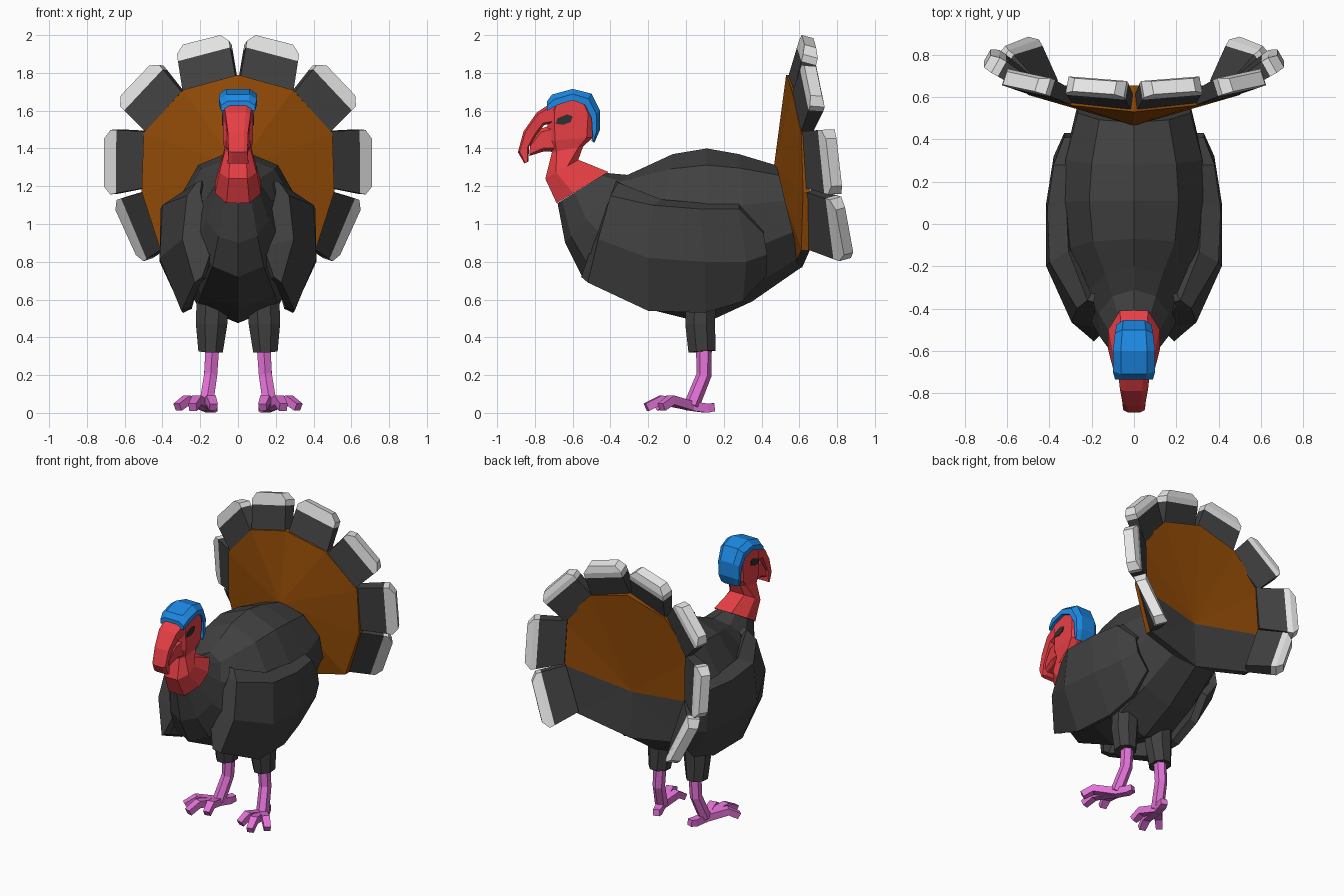
import bpy, bmesh, math
from mathutils import Vector

cube = bpy.data.objects.get("Cube")
if cube:
    bpy.data.objects.remove(cube, do_unlink=True)


def material(name, red, green, blue):
    mat = bpy.data.materials.new(name)
    mat.use_nodes = True
    mat.diffuse_color = (red, green, blue, 1)
    mat.node_tree.nodes["Principled BSDF"].inputs["Base Color"].default_value = (red, green, blue, 1)
    return mat


DARK = material("charcoal feathers", .052, .052, .052)
TIP = material("pale feather tips", .87, .87, .87)
BROWN = material("rust brown fan", .29, .07, .002)
RED = material("red skin", .8, .05, .06)
BLUE = material("blue crown", .012, .25, .78)
PINK = material("pink legs", .77, .17, .68)
BLACK = material("dark eye", .03, .03, .03)


def build(name, verts, faces, mats, rule=None, mirror=False, closed=True):
    """Make a flat shaded object; rule(face index) picks the material slot."""
    mesh = bpy.data.meshes.new(name)
    mesh.from_pydata([tuple(v) for v in verts], [], faces)
    for mat in mats:
        mesh.materials.append(mat)
    if rule:
        for poly in mesh.polygons:
            poly.material_index = rule(poly.index)
    if closed:
        bm = bmesh.new()
        bm.from_mesh(mesh)
        bmesh.ops.recalc_face_normals(bm, faces=bm.faces)
        bm.to_mesh(mesh)
        bm.free()
    obj = bpy.data.objects.new(name, mesh)
    bpy.context.collection.objects.link(obj)
    if mirror:
        mod = obj.modifiers.new("mirror", 'MIRROR')
        mod.use_mirror_merge = False
    return obj


def loft(name, rings, mats, rule=None, mirror=False):
    """Skin a list of equal rings and cap both ends; rule(segment) picks the slot."""
    n, last = len(rings[0]), len(rings) - 1
    faces = [(s * n + k, s * n + (k + 1) % n, (s + 1) * n + (k + 1) % n, (s + 1) * n + k)
             for s in range(last) for k in range(n)]
    faces += [tuple(range(n)), tuple(range(last * n, last * n + n))]

    def by_segment(i):
        if i == last * n:
            return rule(0)
        return rule(min(i // n, last - 1))
    return build(name, [v for r in rings for v in r], faces, mats,
                 by_segment if rule else None, mirror)


def sections(profile, spans):
    """Rings across x, each from an upper (y, z), a lower (y, z) and a half width."""
    rings = []
    for top, bottom, half in spans:
        top, bottom = Vector((0, *top)), Vector((0, *bottom))
        mid, arm = (top + bottom) / 2, (top - bottom) / 2
        rings.append([mid + arm * v + Vector((half * u, 0, 0)) for u, v in profile])
    return rings


def tube(name, path, sizes, sides, mat):
    """Faceted tube along a path, one (across, deep) size per point."""
    path = [Vector(p) for p in path]
    rings = []
    for i, p in enumerate(path):
        along = (path[min(i + 1, len(path) - 1)] - path[max(i - 1, 0)]).normalized()
        ref = Vector((0, 1, 0)) if abs(along.z) > .7 else Vector((0, 0, 1))
        side = along.cross(ref).normalized()
        deep = side.cross(along)
        ring = []
        for k in range(sides):
            a = math.tau * (k + .5) / sides
            ring.append(p + side * math.cos(a) * sizes[i][0] + deep * math.sin(a) * sizes[i][1])
        rings.append(ring)
    return loft(name, rings, [mat], mirror=True)


decagon = [(math.sin(math.tau * k / 10), math.cos(math.tau * k / 10)) for k in range(10)]
chamfer = [(1, .7), (.6, 1), (-.6, 1), (-1, .7), (-1, -.7), (-.6, -1), (.6, -1), (1, -.7)]
rounded = [(1, .35), (.55, 1), (-.55, 1), (-1, .35), (-1, -.35), (-.5, -1), (.5, -1), (1, -.35)]
crest = [(1, -1), (1, .1), (.62, 1), (-.62, 1), (-1, .1), (-1, -1)]

# Body
loft("body", sections(decagon, [
    ((-.42, 1.27), (-.68, 1.11), .12),
    ((-.31, 1.26), (-.64, .9), .175),
    ((-.2, 1.31), (-.55, .72), .23),
    ((-.07, 1.37), (-.2, .55), .33),
    ((.11, 1.4), (.1, .475), .36),
    ((.28, 1.37), (.35, .59), .34),
    ((.48, 1.31), (.61, .77), .28)]), [DARK])

# Neck and head
neck = sections(rounded, [
    ((-.41, 1.275), (-.685, 1.11), .122),
    ((-.57, 1.34), (-.745, 1.24), .098)])
head = sections(chamfer, [
    ((-.545, 1.41), (-.71, 1.38), .07),
    ((-.49, 1.46), (-.73, 1.44), .08),
    ((-.48, 1.58), (-.735, 1.6), .08),
    ((-.53, 1.67), (-.7, 1.67), .075)])
loft("neck_and_head", neck + head, [RED])
loft("upper_beak", sections(chamfer, [
    ((-.7, 1.65), (-.68, 1.53), .076),
    ((-.79, 1.59), (-.75, 1.525), .066),
    ((-.86, 1.49), (-.79, 1.475), .054),
    ((-.89, 1.38), (-.83, 1.41), .05),
    ((-.855, 1.32), (-.835, 1.33), .055)]), [RED])
loft("lower_beak", sections(chamfer, [
    ((-.69, 1.53), (-.68, 1.38), .068),
    ((-.77, 1.505), (-.75, 1.385), .056),
    ((-.825, 1.42), (-.83, 1.36), .045)]), [RED])
loft("crown", sections(crest, [
    ((-.735, 1.65), (-.735, 1.6), .09),
    ((-.71, 1.685), (-.68, 1.63), .1),
    ((-.6, 1.715), (-.6, 1.655), .1),
    ((-.5, 1.69), (-.535, 1.63), .09),
    ((-.455, 1.6), (-.5, 1.56), .082),
    ((-.455, 1.5), (-.495, 1.47), .079),
    ((-.485, 1.43), (-.5, 1.44), .07)]), [BLUE])
eye_outline = [(-.69, 1.53), (-.68, 1.56), (-.63, 1.58), (-.6, 1.57), (-.61, 1.54), (-.65, 1.525)]
loft("eyes", [[(x, *p) for p in eye_outline] for x in (.077, .085)], [BLACK], mirror=True)

# Wings: columns run from the front lip to the back, each from the top rim down
columns = [
    [(.19, -.37, 1.23), (.2, -.39, 1.17), (.135, -.5, .88), (.19, -.555, .72)],
    [(.22, -.36, 1.22), (.27, -.4, 1.15), (.295, -.465, .92), (.23, -.52, .69)],
    [(.31, -.13, 1.13), (.4, -.18, 1.1), (.415, -.2, .82), (.3, -.2, .54)],
    [(.32, .1, 1.11), (.41, .07, 1.08), (.415, .1, .8), (.29, .1, .53)],
    [(.29, .28, 1.12), (.38, .28, 1.08), (.38, .32, .8), (.27, .3, .59)],
    [(.28, .41, .97), (.33, .41, .95), (.33, .43, .84), (.25, .43, .73)]]
rows = len(columns[0])
wing_faces = [(c * rows + r, c * rows + r + 1, (c + 1) * rows + r + 1, (c + 1) * rows + r)
              for c in range(len(columns) - 1) for r in range(rows - 1)]
wings = build("wings", [v for c in columns for v in c], wing_faces, [DARK], closed=False)
shell = wings.modifiers.new("thickness", 'SOLIDIFY')
shell.thickness, shell.offset = .05, -1
wings.modifiers.new("mirror", 'MIRROR').use_mirror_merge = False

# Tail fan: cone in front, nearly flat behind, dark underneath at the rear
half = [Vector(p) for p in [(.29, .56, 1.71), (.5, .61, 1.48), (.51, .62, 1.17), (.41, .61, .86)]]
outline = [Vector((0, .53, 1.79)), *half, Vector((0, .57, .77))]
outline += [Vector((-p.x, p.y, p.z)) for p in reversed(half)]
n = len(outline)
verts = outline + [Vector((p.x, .655 if p.z > .8 else .615, p.z)) for p in outline]
verts += [Vector((0, .465, 1.3)), Vector((0, .6, 1.09))]
fan_faces, fan_slots = [], []
for k in range(n):
    j = (k + 1) % n
    low = 3 <= k < n - 3
    fan_faces += [(2 * n, k, j), (2 * n + 1, j + n, k + n), (k, j, j + n, k + n)]
    fan_slots += [0, int(low), int(low and k in (4, 5))]
build("tail_fan", verts, fan_faces, [BROWN, DARK], lambda i: fan_slots[i])

# Tail feathers: two base corners, then the two matching tip corners
feathers = [
    [(.01, .535, 1.76), (.29, .565, 1.68), (.055, .61, 2.01), (.33, .63, 1.94)],
    [(.3, .565, 1.7), (.49, .61, 1.49), (.44, .62, 1.87), (.65, .665, 1.65)],
    [(.49, .61, 1.49), (.5, .63, 1.19), (.71, .735, 1.5), (.71, .775, 1.15)],
    [(.5, .63, 1.17), (.4, .63, .87), (.67, .785, 1.12), (.52, .845, .79)]]
for number, corners in enumerate(feathers, 1):
    a, b, p, q = (Vector(c) for c in corners)
    normal = (b - a).cross(p - a).normalized()
    if normal.y < 0:
        normal.negate()
    rings = []
    for reach, inset, depth in ((0, 0, .065), (.7, 0, .082), (.84, 0, .082), (1, .14, .065)):
        left, right = a.lerp(p, reach), b.lerp(q, reach)
        left, right = left.lerp(right, inset), right.lerp(left, inset)
        rings.append([left, right, right + normal * depth, left + normal * depth])
    loft(f"tail_feather_{number}", rings, [DARK, TIP], lambda s: int(s >= 1), mirror=True)

# Legs and feet
tube("thighs", [(.135, .08, .64), (.14, .075, .47), (.145, .085, .325)],
     [(.09, .085), (.09, .085), (.07, .078)], 8, DARK)
tube("shanks", [(.135, .095, .36), (.145, .095, .2), (.17, .03, .04)],
     [(.042, .042), (.04, .04), (.042, .042)], 6, PINK)
ankle = Vector((.17, .03, .035))
toes = {"inner_toes": (.13, -.16), "middle_toes": (.24, -.21), "outer_toes": (.32, -.13),
        "back_toes": (.13, .145)}
for name, (x, y) in toes.items():
    tip = Vector((x, y, .03))
    knuckle = ankle.lerp(tip, .68)
    knuckle.z = .025 if y > 0 else .068
    tube(name, [ankle, knuckle, tip], [(.036, .034), (.036, .034), (.03, .03)], 4, PINK)
